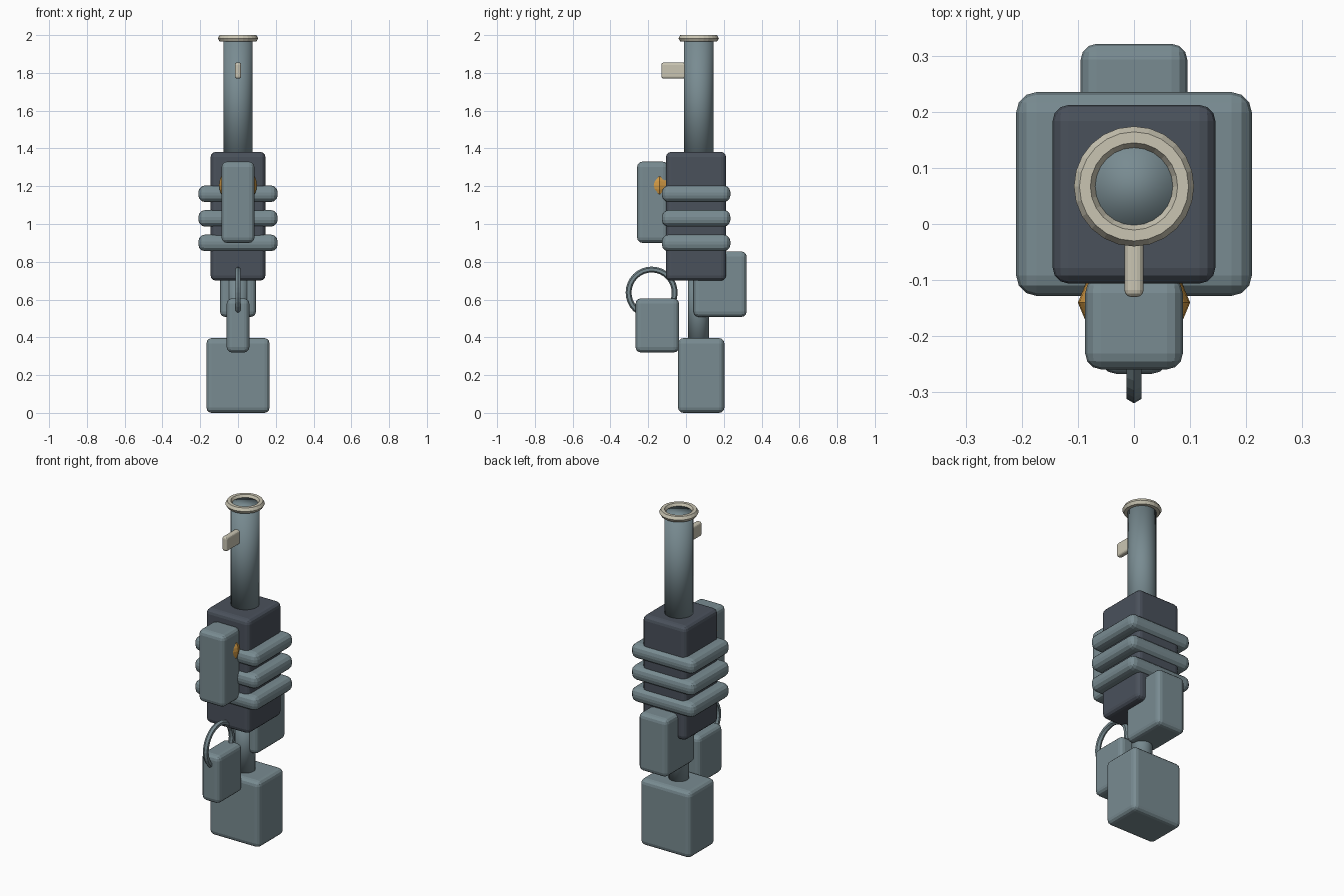
import bpy
from math import pi

if "Cube" in bpy.data.objects:
    bpy.data.objects.remove(bpy.data.objects["Cube"])


def material(name, rgb):
    m = bpy.data.materials.new(name)
    m.diffuse_color = (*rgb, 1)
    m.use_nodes = True
    m.node_tree.nodes["Principled BSDF"].inputs["Base Color"].default_value = m.diffuse_color
    return m


steel = material("steel_grey", (0.19, 0.26, 0.285))
dark = material("dark_slate", (0.068, 0.082, 0.105))
cream = material("cream", (0.59, 0.56, 0.45))
orange = material("orange", (0.66, 0.33, 0.06))


def finish(name, mat):
    ob = bpy.context.object
    ob.name = name
    ob.data.materials.append(mat)
    return ob


def box(name, mat, x, y, z, bevel=0.028):
    """Rounded box: half width x, (min, max) ranges for y and z."""
    bpy.ops.mesh.primitive_cube_add(
        size=1, location=(0, (y[0] + y[1]) / 2, (z[0] + z[1]) / 2))
    ob = finish(name, mat)
    ob.scale = (2 * x, y[1] - y[0], z[1] - z[0])
    bpy.ops.object.transform_apply(location=False, rotation=False, scale=True)
    mod = ob.modifiers.new("round", "BEVEL")
    mod.width = bevel
    mod.segments = 3
    return ob


def tube(name, mat, radius, z):
    bpy.ops.mesh.primitive_cylinder_add(
        vertices=32, radius=radius, depth=z[1] - z[0],
        location=(0, AXIS, (z[0] + z[1]) / 2))
    ob = finish(name, mat)
    bpy.ops.object.shade_smooth()
    return ob


def ring(name, mat, major, minor, loc, rot=(0, 0, 0), sides=6, segs=24):
    bpy.ops.mesh.primitive_torus_add(
        major_radius=major, minor_radius=minor, major_segments=segs,
        minor_segments=sides, location=loc, rotation=rot)
    return finish(name, mat)


AXIS = 0.067  # y of the barrel centre line

# Barrel with its muzzle ring and front sight
tube("barrel", steel, 0.078, (1.3, 1.985))
ring("muzzle_ring", cream, 0.0875, 0.0195, (0, AXIS, 1.983))
box("front_sight", cream, 0.017, (-0.13, 0.02), (1.77, 1.855), 0.012)

# Main body wrapped in three bands
box("body", dark, 0.145, (-0.106, 0.212), (0.70, 1.382))
for i in range(3):
    zc = 0.90 + 0.13 * i
    box(f"band_{i + 1}", steel, 0.21, (-0.128, 0.235),
        (zc - 0.044, zc + 0.044), 0.036)

# Front block with the orange ring set into it
box("front_block", steel, 0.087, (-0.259, -0.095), (0.90, 1.33))
ring("glow_ring", orange, 0.051, 0.049, (0, -0.14, 1.205), (pi / 2, 0, 0), 8, 28)

# Rear block, post and stock
box("rear_block", steel, 0.095, (0.04, 0.321), (0.508, 0.855))
tube("stock_post", steel, 0.056, (0.35, 0.75))
box("stock", steel, 0.167, (-0.042, 0.203), (0.0, 0.396))

# Trigger guard ring and grip
ring("guard_ring", steel, 0.122, 0.0155, (0, -0.182, 0.637), (0, pi / 2, 0), 6, 32)
box("grip", steel, 0.06, (-0.267, -0.037), (0.32, 0.606))
